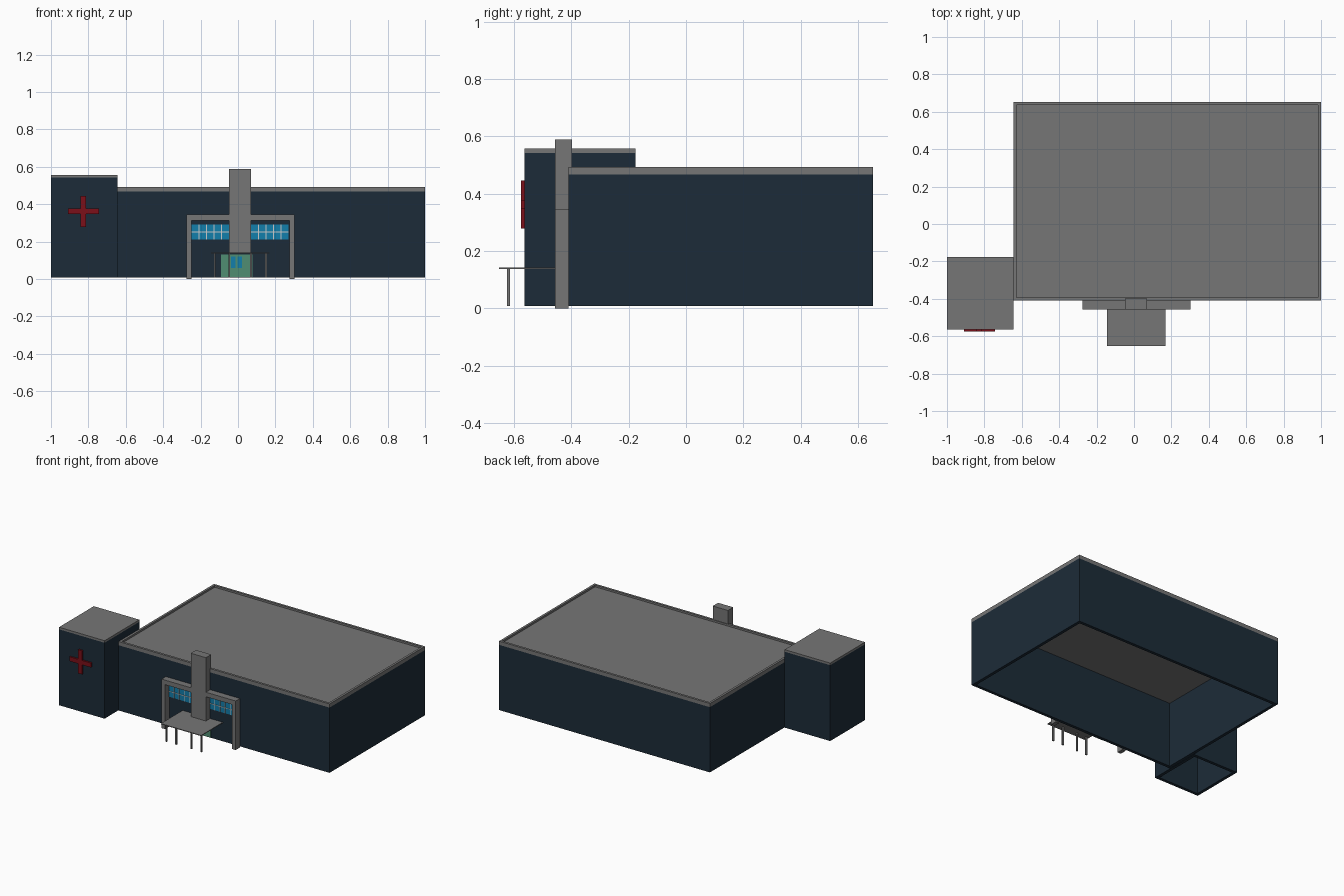
import bpy, bmesh

if "Cube" in bpy.data.objects:
    bpy.data.objects.remove(bpy.data.objects["Cube"])


def material(name, rgb):
    m = bpy.data.materials.new(name)
    m.diffuse_color = (*rgb, 1)
    m.use_nodes = True
    m.node_tree.nodes["Principled BSDF"].inputs["Base Color"].default_value = m.diffuse_color
    return m


GREY = material("dark_grey", (0.18, 0.18, 0.18))
NAVY = material("navy_wall", (0.0116, 0.0245, 0.04))
RED = material("red", (0.2, 0.005, 0.01))
BLUE = material("blue_glass", (0.006, 0.21, 0.41))
GREEN = material("green_glass", (0.08, 0.27, 0.17))
PALE = material("pale_frame", (0.6, 0.6, 0.6))


def finish(name, bm, mat):
    bmesh.ops.recalc_face_normals(bm, faces=bm.faces)
    me = bpy.data.meshes.new(name)
    bm.to_mesh(me)
    bm.free()
    ob = bpy.data.objects.new(name, me)
    bpy.context.collection.objects.link(ob)
    me.materials.append(mat)
    return ob


def prism(name, profile, y0, y1, mat=GREY):
    """Extrude an (x, z) outline from y0 to y1."""
    bm = bmesh.new()
    face = bm.faces.new([bm.verts.new((x, y0, z)) for x, z in profile])
    ext = bmesh.ops.extrude_face_region(bm, geom=[face])
    moved = [v for v in ext["geom"] if isinstance(v, bmesh.types.BMVert)]
    bmesh.ops.translate(bm, verts=moved, vec=(0, y1 - y0, 0))
    return finish(name, bm, mat)


def box(name, x0, x1, y0, y1, z0, z1, mat=GREY):
    return prism(name, [(x0, z0), (x1, z0), (x1, z1), (x0, z1)], y0, y1, mat)


def ring(name, x0, x1, y0, y1, z0, z1, t, mat=GREY):
    """Rectangular wall loop of thickness t, open above and below."""
    bm = bmesh.new()
    loops = []
    for d, z in ((0, z0), (0, z1), (t, z1), (t, z0)):
        pts = ((x0+d, y0+d), (x1-d, y0+d), (x1-d, y1-d), (x0+d, y1-d))
        loops.append([bm.verts.new((x, y, z)) for x, y in pts])
    for k in range(4):
        a, b = loops[k], loops[(k + 1) % 4]
        for i in range(4):
            j = (i + 1) % 4
            bm.faces.new((a[i], a[j], b[j], b[i]))
    return finish(name, bm, mat)


# Main block: hollow walls, parapet trim and sunken roof
X0, X1, Y0, Y1, T, W = -0.643, 1.0, -0.41, 0.652, 0.016, 0.021
ring("main_walls", X0, X1, Y0, Y1, 0.008, 0.467, W, NAVY)
ring("parapet", X0, X1, Y0, Y1, 0.467, 0.493, T)
box("main_roof", X0 + T, X1 - T, Y0 + T, Y1 - T, 0.467, 0.48)

# Corner tower with flat cap and cross
ring("tower_walls", -1, -0.645, -0.563, -0.176, 0.008, 0.542, W, NAVY)
box("tower_cap", -1, -0.645, -0.563, -0.176, 0.542, 0.557)
cx, cz, a, b = -0.827, 0.362, 0.083, 0.0155
cross = [(-b, -a), (b, -a), (b, -b), (a, -b), (a, b), (b, b),
         (b, a), (-b, a), (-b, b), (-a, b), (-a, -b), (-b, -b)]
prism("cross_sign", [(cx + x, cz + z) for x, z in cross], -0.575, -0.563, RED)

# Entrance portal and central pylon
prism("entrance_portal", [(-0.275, 0), (-0.248, 0), (-0.248, 0.313), (0.275, 0.313),
                          (0.275, 0), (0.302, 0), (0.302, 0.345), (-0.275, 0.345)], -0.457, Y0)
box("pylon", -0.048, 0.07, -0.457, -0.398, 0.142, 0.588)

# Window strips either side of the pylon
for side, wx0, wx1 in (("left", -0.248, -0.048), ("right", 0.07, 0.27)):
    box("window_" + side, wx0, wx1, -0.414, Y0, 0.212, 0.29, BLUE)
    box("window_rail_" + side, wx0, wx1, -0.417, -0.414, 0.249, 0.253, PALE)
    for i in range(1, 5):
        x = wx0 + (wx1 - wx0) * i / 5
        box(f"mullion_{side}_{i}", x - 0.002, x + 0.002, -0.417, -0.414, 0.212, 0.29, PALE)

# Glass doors with inset panes
box("door", -0.09, 0.078, -0.415, Y0, 0.01, 0.132, GREEN)
for i, x in enumerate((-0.038, -0.003)):
    box(f"door_pane_{i}", x, x + 0.024, -0.418, -0.415, 0.06, 0.12, BLUE)

# Canopy on four slim square posts
box("canopy", -0.144, 0.169, -0.652, Y0, 0.137, 0.142)
for i, x in enumerate((-0.124, -0.047, 0.07, 0.149)):
    box(f"canopy_post_{i}", x - 0.005, x + 0.005, -0.624, -0.614, 0.008, 0.138)
